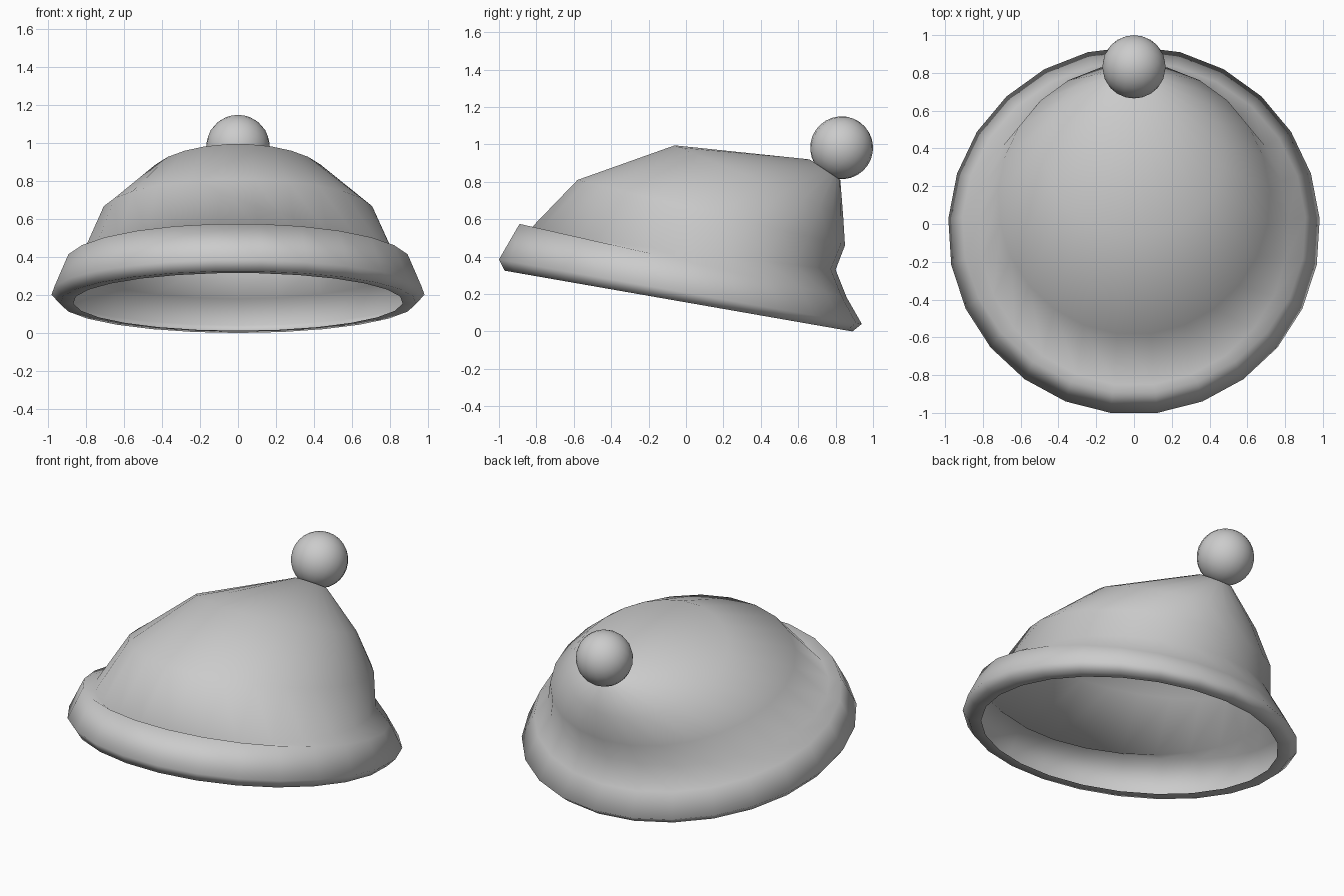
import bpy
import bmesh
import math
from mathutils import Vector, Matrix

cube = bpy.data.objects.get("Cube")
if cube:
    bpy.data.objects.remove(cube, do_unlink=True)

SIDES = 25
FLAT = math.cos(math.pi / SIDES)

# One soft grey for the whole hat
grey = bpy.data.materials.new("soft_grey")
grey.use_nodes = True
colour = (0.6, 0.6, 0.6, 1)
grey.diffuse_color = colour
grey.node_tree.nodes["Principled BSDF"].inputs["Base Color"].default_value = colour


def finish(bm, name):
    """Turn a bmesh into a smooth-shaded grey object."""
    bmesh.ops.recalc_face_normals(bm, faces=bm.faces[:])
    for face in bm.faces:
        face.smooth = True
    mesh = bpy.data.meshes.new(name)
    bm.to_mesh(mesh)
    bm.free()
    mesh.materials.append(grey)
    obj = bpy.data.objects.new(name, mesh)
    bpy.context.collection.objects.link(obj)
    return obj


def tilted_ring(bm, front, back, half_width):
    """Ring of vertices spanning a front and a back (y, z) point."""
    front, back = Vector((0, *front)), Vector((0, *back))
    verts = []
    for i in range(SIDES):
        a = 2 * math.pi * i / SIDES
        t = (math.cos(a) + FLAT) / (1 + FLAT)
        p = front.lerp(back, t)
        p.x = half_width * math.sin(a)
        verts.append(bm.verts.new(p))
    return verts


def loft(name, rings, cap=False):
    bm = bmesh.new()
    loops = [tilted_ring(bm, *r) for r in rings]
    for low, high in zip(loops, loops[1:]):
        for i in range(SIDES):
            j = (i + 1) % SIDES
            bm.faces.new((low[i], low[j], high[j], high[i]))
    if cap:
        bm.faces.new(loops[-1])
    return finish(bm, name)


# Turned brim and slouching crown, as one continuous shell from lip to tip
loft("hat_shell", [
    ((-0.90, 0.315), (0.83, 0.012), 0.87),    # inner lip
    ((-0.97, 0.325), (0.89, 0.0), 0.94),      # outer lip
    ((-1.0, 0.385), (0.94, 0.04), 0.985),     # widest part of brim
    ((-0.89, 0.575), (0.86, 0.18), 0.91),     # brim top edge
    ((-0.85, 0.53), (0.80, 0.33), 0.82),      # crown base
    ((-0.58, 0.81), (0.85, 0.46), 0.72),      # crown shoulder
    ((-0.06, 0.995), (0.84, 0.62), 0.48),     # crown crest
    ((0.66, 0.92), (0.825, 0.81), 0.10),      # neck below the bobble
], cap=True)

# Bobble, leaning with the tip
bm = bmesh.new()
place = Matrix.Translation((0, 0.832, 0.982)) @ Matrix.Rotation(math.radians(-34), 4, "X")
bmesh.ops.create_uvsphere(bm, u_segments=20, v_segments=14, radius=0.168, matrix=place)
finish(bm, "bobble")
